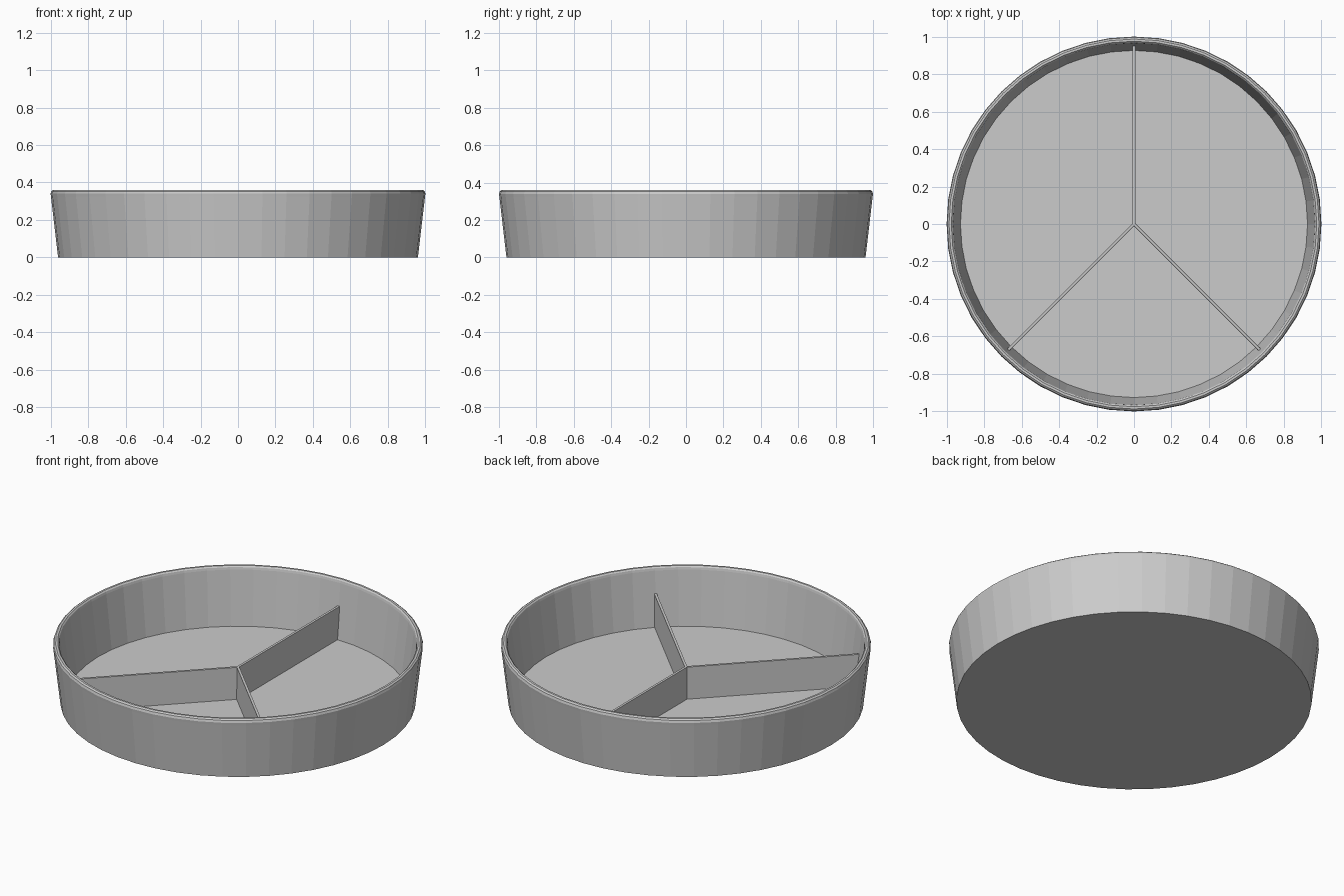
import bpy, bmesh
from math import sin, cos, pi, radians

if "Cube" in bpy.data.objects:
    bpy.data.objects.remove(bpy.data.objects["Cube"])

SEGMENTS = 48


def make_object(name, bm):
    bmesh.ops.recalc_face_normals(bm, faces=bm.faces)
    mesh = bpy.data.meshes.new(name)
    bm.to_mesh(mesh)
    bm.free()
    obj = bpy.data.objects.new(name, mesh)
    bpy.context.collection.objects.link(obj)
    return obj


def lathe(name, profile):
    """Spin a (radius, z) profile into rings and cap both ends."""
    bm = bmesh.new()
    rings = [[bm.verts.new((r * cos(2 * pi * i / SEGMENTS), r * sin(2 * pi * i / SEGMENTS), z))
              for i in range(SEGMENTS)] for r, z in profile]
    for a, b in zip(rings, rings[1:]):
        for i in range(SEGMENTS):
            j = (i + 1) % SEGMENTS
            bm.faces.new((a[i], a[j], b[j], b[i]))
    bm.faces.new(rings[0])
    bm.faces.new(rings[-1])
    return make_object(name, bm)


def divider(name, angle):
    """Thin upright fin from the centre to the wall, slightly thicker at its foot."""
    bm = bmesh.new()
    rings = []
    for z, half, length in ((0.015, 0.009, 0.93), (0.21, 0.007, 0.95)):
        rings.append([bm.verts.new((x, y, z)) for x, y in
                      ((0, -half), (length, -half), (length, half), (0, half))])
    for i in range(4):
        j = (i + 1) % 4
        bm.faces.new((rings[0][i], rings[0][j], rings[1][j], rings[1][i]))
    bm.faces.new(rings[0])
    bm.faces.new(rings[1])
    obj = make_object(name, bm)
    obj.rotation_euler.z = radians(angle)


# Round tray: tapered outer wall, softened rim, sloping inner wall, floor
lathe("tray", [(0.96, 0), (0.998, 0.325), (1.0, 0.34), (0.996, 0.353), (0.987, 0.36),
               (0.975, 0.36), (0.968, 0.353), (0.965, 0.34), (0.926, 0.02)])

# Three compartment dividers
for part, angle in (("back", 90), ("front_left", 225), ("front_right", 315)):
    divider("divider_" + part, angle)
